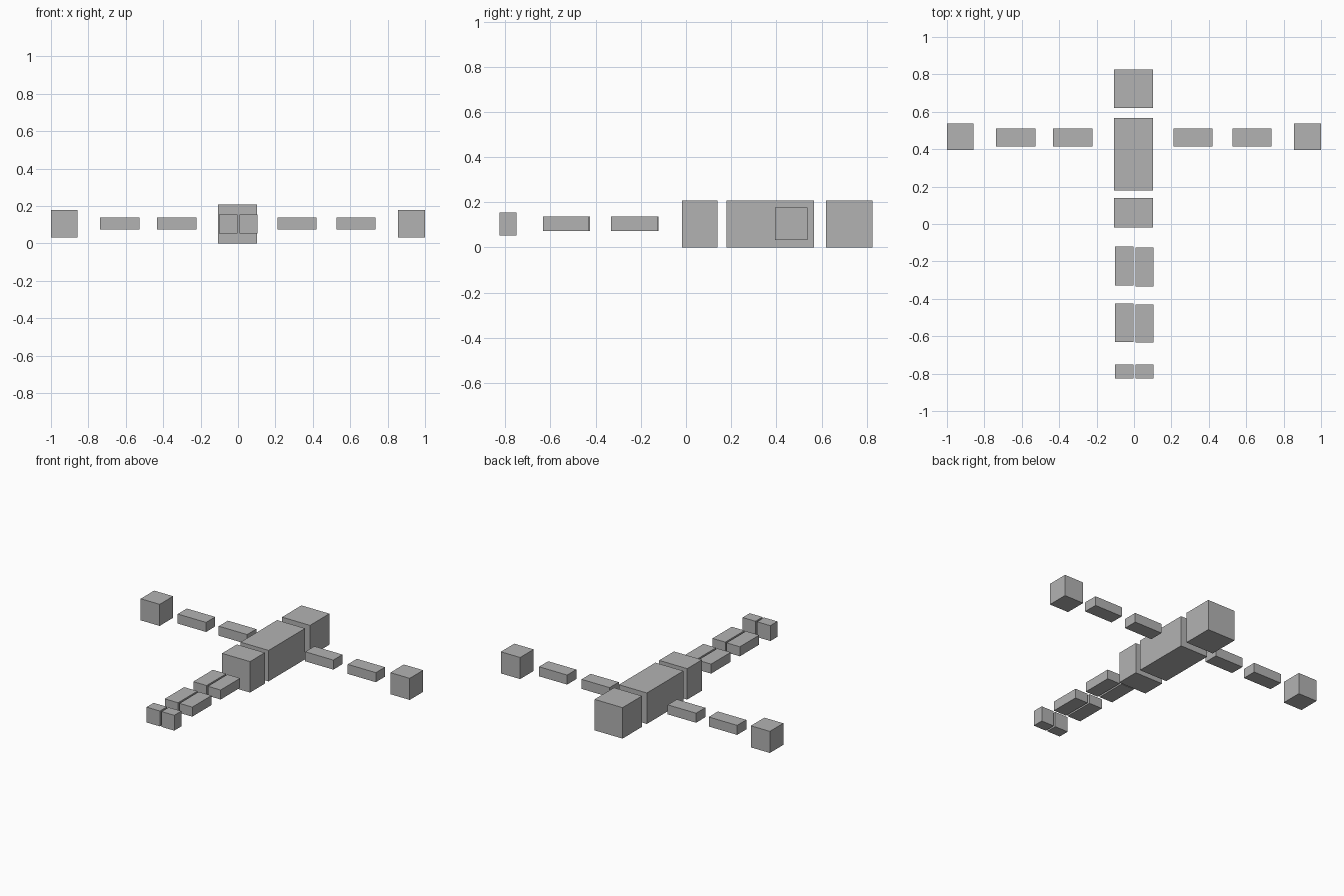
import bpy

if "Cube" in bpy.data.objects:
    bpy.data.objects.remove(bpy.data.objects["Cube"])

# One grey for the whole figure
grey = bpy.data.materials.new("plain_grey")
grey.diffuse_color = (0.45, 0.45, 0.45, 1)
grey.use_nodes = True
grey.node_tree.nodes["Principled BSDF"].inputs["Base Color"].default_value = grey.diffuse_color


def box(name, x, y, z):
    """Axis-aligned block from (min, max) ranges."""
    bpy.ops.mesh.primitive_cube_add(size=1)
    ob = bpy.context.object
    ob.name = name
    ob.location = [(a + b) / 2 for a, b in (x, y, z)]
    ob.scale = [b - a for a, b in (x, y, z)]
    bpy.ops.object.transform_apply(location=True, rotation=False, scale=True)
    ob.data.materials.append(grey)
    return ob


# Trunk: three blocks sharing width and height
width, height = (-0.106, 0.102), (0.0, 0.208)
box("head", width, (0.619, 0.825), height)
box("torso", width, (0.179, 0.567), height)
box("pelvis", width, (-0.018, 0.139), height)

# Arms: slim segments ending in a cube hand
limb_z = (0.074, 0.138)
arm_y = (0.414, 0.511)
for side, upper, fore, hand in (
        ("left", (-0.433, -0.222), (-0.738, -0.527), (-1.0, -0.859)),
        ("right", (0.210, 0.419), (0.526, 0.735), (0.856, 1.0))):
    box(side + "_upper_arm", upper, arm_y, limb_z)
    box(side + "_forearm", fore, arm_y, limb_z)
    box(side + "_hand", hand, (0.395, 0.538), (0.033, 0.178))

# Legs: paired segments ending in short, taller feet
for side, x, shift in (("left", (-0.102, -0.003), 0.0),
                       ("right", (0.009, 0.104), -0.004)):
    box(side + "_thigh", x, (-0.121 + shift, -0.329 + shift)[::-1], limb_z)
    box(side + "_shin", x, (-0.632 + shift / 2, -0.426 + shift), limb_z)
    box(side + "_foot", x, (-0.825, -0.750), (0.053, 0.156))
